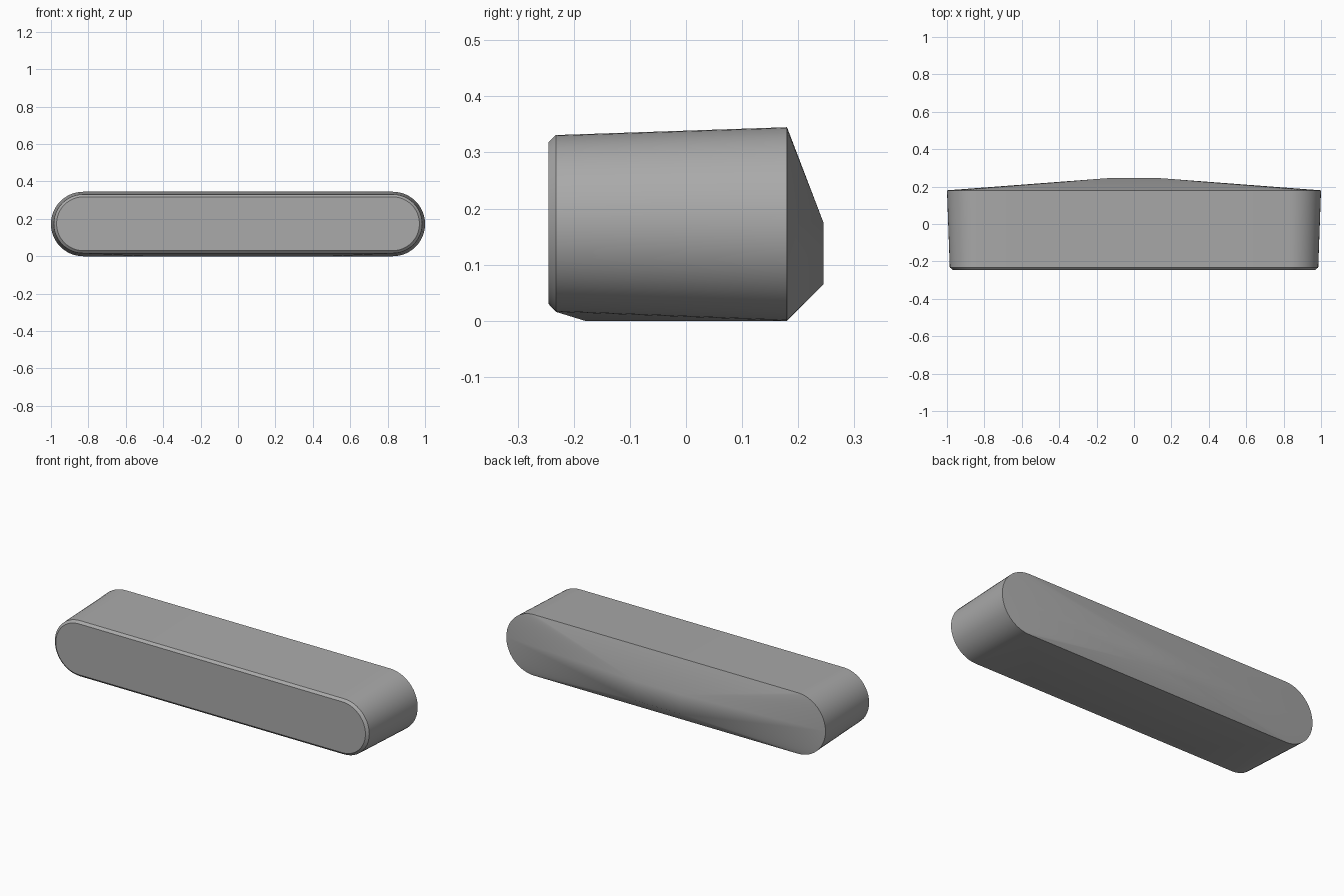
import bpy, bmesh, math

cube = bpy.data.objects.get("Cube")
if cube:
    bpy.data.objects.remove(cube, do_unlink=True)

grey = bpy.data.materials.new("plain grey")
grey.use_nodes = True
colour = (0.4, 0.4, 0.4, 1)
grey.diffuse_color = colour
grey.node_tree.nodes["Principled BSDF"].inputs["Base Color"].default_value = colour

STEPS = 24  # segments in each rounded end
bm = bmesh.new()


def stadium(y, half_width, low, high):
    """Pill-shaped loop: right end bottom to top, then left end top to bottom."""
    radius, middle = (high - low) / 2, (high + low) / 2
    loop = []
    for side in (1, -1):
        for i in range(STEPS + 1):
            a = side * (-math.pi / 2 + math.pi * i / STEPS)
            x = side * (half_width - radius + radius * math.cos(a))
            loop.append(bm.verts.new((x, y, middle + radius * math.sin(a))))
    return loop


front = stadium(-0.245, 0.97, 0.03, 0.318)
rim = stadium(-0.232, 0.985, 0.016, 0.331)
back = stadium(0.18, 1.0, 0.0, 0.345)
count = len(front)

# Front face, bevelled rim and tapering sides, leaving the underside open
bm.faces.new(front)
for a, b in ((front, rim), (rim, back)):
    for i in range(count):
        j = (i + 1) % count
        if a is rim and j == 0:
            continue
        bm.faces.new((a[i], a[j], b[j], b[i]))

# Underside with a shallow flat pad
pad = [bm.verts.new((x, -0.18, 0)) for x in (0.5, -0.5)]
bm.faces.new((rim[0], pad[0], pad[1], rim[-1]))
bm.faces.new((pad[0], back[0], back[-1], pad[1]))
bm.faces.new((rim[0], back[0], pad[0]))
bm.faces.new((rim[-1], pad[1], back[-1]))

# Faceted back that narrows to a small rectangle
tip = {(s, z): bm.verts.new((s * 0.14, 0.245, z))
       for s in (1, -1) for z in (0.065, 0.175)}
low_r, high_r = tip[1, 0.065], tip[1, 0.175]
low_l, high_l = tip[-1, 0.065], tip[-1, 0.175]
bm.faces.new((low_r, high_r, high_l, low_l))
half = STEPS // 2
for start, first, second in ((0, low_r, high_r), (STEPS + 1, high_l, low_l)):
    for i in range(STEPS):
        corner = first if i < half else second
        bm.faces.new((back[start + i], back[start + i + 1], corner))
    bm.faces.new((back[start + half], second, first))
bm.faces.new((back[STEPS], back[STEPS + 1], high_l, high_r))
bm.faces.new((back[-1], back[0], low_r, low_l))

bmesh.ops.recalc_face_normals(bm, faces=bm.faces)
mesh = bpy.data.meshes.new("rounded_bar")
bm.to_mesh(mesh)
bm.free()
mesh.materials.append(grey)
bar = bpy.data.objects.new("rounded_bar", mesh)
bpy.context.collection.objects.link(bar)
bpy.context.view_layer.objects.active = bar
bar.select_set(True)
bpy.ops.object.shade_smooth_by_angle(angle=math.radians(20))
